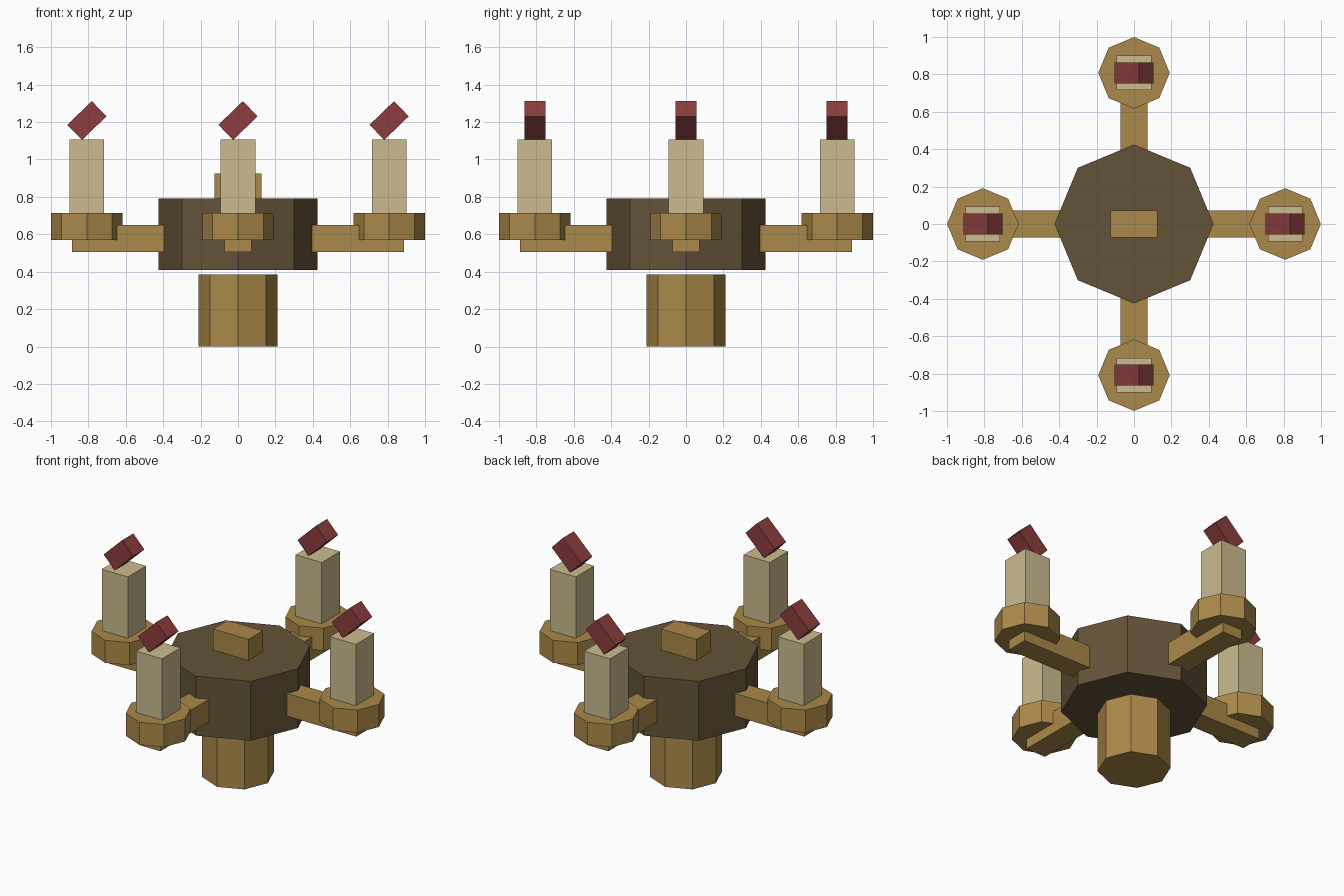
import bpy
from math import radians, cos, sin
from mathutils import Vector

cube = bpy.data.objects.get("Cube")
if cube:
    bpy.data.objects.remove(cube, do_unlink=True)


def material(name, rgb):
    mat = bpy.data.materials.new(name)
    mat.use_nodes = True
    colour = (*rgb, 1.0)
    mat.diffuse_color = colour
    mat.node_tree.nodes["Principled BSDF"].inputs["Base Color"].default_value = colour
    return mat


GOLD = material("old gold", (0.41, 0.25, 0.067))
BROWN = material("dark brown", (0.126, 0.087, 0.040))
WAX = material("pale wax", (0.604, 0.50, 0.274))
RED = material("dull red", (0.263, 0.047, 0.047))


def finish(name, mat):
    obj = bpy.context.object
    obj.name = obj.data.name = name
    obj.data.materials.append(mat)
    return obj


def octagon(name, mat, radius, bottom, top, x=0.0, y=0.0):
    """Eight-sided prism with corners on the x and y axes."""
    bpy.ops.mesh.primitive_cylinder_add(
        vertices=8, radius=radius, depth=top - bottom,
        location=(x, y, (bottom + top) / 2))
    return finish(name, mat)


def box(name, mat, size, centre, rotation=(0, 0, 0)):
    bpy.ops.mesh.primitive_cube_add(size=1, location=centre, rotation=rotation)
    obj = finish(name, mat)
    for v in obj.data.vertices:
        v.co *= Vector(size)
    return obj


# Central stem, hub and top knob
octagon("stem", GOLD, 0.212, 0.0, 0.385)
octagon("hub", BROWN, 0.425, 0.41, 0.79)
box("top_knob", GOLD, (0.25, 0.145, 0.19), (0, 0, 0.83))

# Four arms, each with a cup, candle and tilted flame
REACH = 0.808
ARM_INNER, ARM_OUTER = 0.30, 0.888
for side, degrees in (("left", 0), ("back", 90), ("right", 180), ("front", 270)):
    angle = radians(degrees)
    out = Vector((cos(angle), sin(angle), 0))
    x, y, _ = out * REACH

    middle = out * (ARM_INNER + ARM_OUTER) / 2
    box(side + "_arm", GOLD, (ARM_OUTER - ARM_INNER, 0.142, 0.145),
        (middle.x, middle.y, 0.578), (0, 0, angle))
    octagon(side + "_cup", GOLD, 0.191, 0.57, 0.715, x, y)
    box(side + "_candle", WAX, (0.185, 0.185, 0.41), (x, y, 0.903))
    # Every flame leans the same way
    box(side + "_flame", RED, (0.182, 0.113, 0.113), (x, y, 1.208),
        (0, radians(-44), 0))
